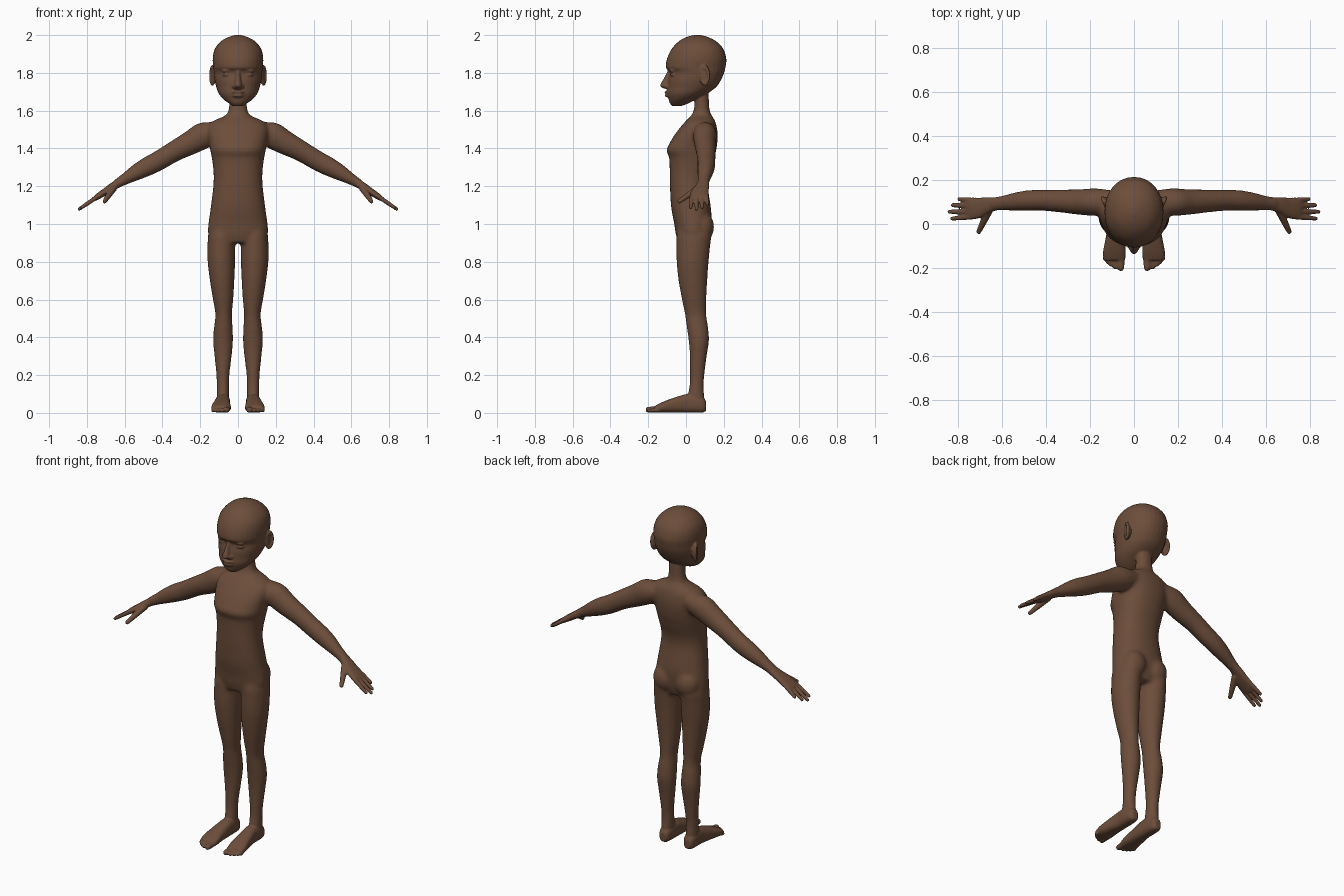
import bpy, bmesh, math
from mathutils import Vector, Matrix

X, Y, Z = Vector((1, 0, 0)), Vector((0, 1, 0)), Vector((0, 0, 1))
skin = bpy.data.materials.new("brown skin")
skin.diffuse_color = (0.15, 0.075, 0.043, 1)


def finish(name, bm):
    bmesh.ops.recalc_face_normals(bm, faces=bm.faces)
    me = bpy.data.meshes.new(name)
    bm.to_mesh(me)
    bm.free()
    ob = bpy.data.objects.new(name, me)
    bpy.context.collection.objects.link(ob)
    return ob


def loft(name, rows, u=X, v=Y, n=2.0, seg=32, steps=4):
    """Skin over (x, y, z, ru, rv) sections, smoothly interpolated along the path."""
    dense = []
    for i in range(len(rows) - 1):
        p = [rows[max(0, min(len(rows) - 1, i + k))] for k in (-1, 0, 1, 2)]
        for k in range(steps):
            t = k / steps
            dense.append([0.5 * (2 * b + (c - a) * t + (2 * a - 5 * b + 4 * c - d) * t * t
                                 + (3 * b - a - 3 * c + d) * t ** 3)
                          for a, b, c, d in zip(*p)])
    dense.append(rows[-1])
    bm = bmesh.new()
    rings = []
    for x, y, z, ru, rv in dense:
        ring = []
        for j in range(seg):
            a = 2 * math.pi * j / seg
            c, s = math.cos(a), math.sin(a)
            c = math.copysign(abs(c) ** (2 / n), c)
            s = math.copysign(abs(s) ** (2 / n), s)
            ring.append(bm.verts.new(Vector((x, y, z)) + u * (c * ru) + v * (s * rv)))
        rings.append(ring)
    for r, q in zip(rings, rings[1:]):
        for j in range(seg):
            bm.faces.new((r[j], r[(j + 1) % seg], q[(j + 1) % seg], q[j]))
    bm.faces.new(rings[0])
    bm.faces.new(rings[-1])
    return finish(name, bm)


def upright(rows):
    """(z, centre x, half width, front y, back y) -> loft sections."""
    return [(cx, (f + b) / 2, z, rx, (b - f) / 2) for z, cx, rx, f, b in rows]


def digit(name, a, b, ra, rb):
    a, b = Vector(a), Vector(b)
    d = (b - a).normalized()
    u = d.orthogonal().normalized()
    rows = [(*a, ra, ra), (*a.lerp(b, 0.5), (ra + rb) / 2, (ra + rb) / 2),
            (*(b - d * rb), rb, rb), (*(b - d * rb * 0.3), rb * 0.75, rb * 0.75), (*b, rb * 0.25, rb * 0.25)]
    return loft(name, rows, u, d.cross(u), seg=16)


def ball(name, loc, size):
    bm = bmesh.new()
    bmesh.ops.create_uvsphere(bm, u_segments=32, v_segments=20, radius=1,
                              matrix=Matrix.Translation(loc) @ Matrix.Diagonal((*size, 1)))
    return finish(name, bm)


def fuse(name, parts, voxel, smooth):
    """Join the parts into one continuous smooth skin."""
    bpy.ops.object.select_all(action='DESELECT')
    for p in parts:
        p.select_set(True)
    ob = parts[0]
    bpy.context.view_layer.objects.active = ob
    bpy.ops.object.join()
    ob.name = name
    m = ob.modifiers.new("skin", 'REMESH')
    m.mode, m.voxel_size, m.use_smooth_shade = 'VOXEL', voxel, True
    s = ob.modifiers.new("soften", 'SMOOTH')
    s.factor, s.iterations = 0.5, smooth
    for mod in ("skin", "soften"):
        bpy.ops.object.modifier_apply(modifier=mod)
    return ob


# torso and neck
trunk = [loft("torso", upright([
    (.90, 0, .125, -.042, .11), (.95, 0, .158, -.055, .125), (1.0, 0, .157, -.062, .132),
    (1.05, 0, .150, -.072, .135), (1.1, 0, .143, -.08, .13), (1.2, 0, .131, -.085, .116),
    (1.26, 0, .129, -.086, .122), (1.31, 0, .133, -.087, .138), (1.355, 0, .14, -.09, .151),
    (1.39, 0, .147, -.104, .16), (1.43, 0, .153, -.086, .166), (1.47, 0, .16, -.062, .168),
    (1.51, 0, .16, -.032, .164), (1.54, 0, .14, -.006, .156), (1.56, 0, .10, .014, .146),
    (1.575, 0, .066, .028, .136), (1.60, 0, .051, .04, .126), (1.64, 0, .047, .045, .122),
    (1.70, 0, .047, .045, .12)]), n=2.25)]
extras = []

for s in (1, -1):
    up = Vector((.52 * s, 0, .855))
    # leg, buttock
    trunk.append(loft("leg", upright([(z, s * c, r, f, b) for z, c, r, f, b in [
        (1.0, .085, .06, -.035, .125), (.94, .086, .072, -.05, .135), (.9, .088, .073, -.051, .13),
        (.8, .088, .073, -.05, .12), (.7, .084, .065, -.04, .113), (.6, .079, .054, -.022, .108),
        (.52, .076, .044, -.006, .108), (.45, .078, .05, .004, .118), (.38, .079, .053, .014, .122),
        (.3, .079, .046, .02, .11), (.2, .08, .035, .02, .098), (.14, .08, .033, .017, .094),
        (.06, .08, .034, 0, .1)]])))
    trunk.append(ball("buttock", (s * .072, .085, .985), (.072, .064, .08)))
    # arm
    trunk.append(loft("arm", [(s * x, y, z, a, b) for x, y, z, a, b in [
        (.08, .1, 1.5, .05, .045), (.17, .1, 1.475, .062, .07), (.25, .1, 1.43, .058, .064),
        (.34, .105, 1.383, .052, .055), (.42, .108, 1.335, .048, .053), (.48, .107, 1.304, .047, .051),
        (.54, .102, 1.272, .042, .043), (.6, .095, 1.237, .034, .031), (.65, .09, 1.208, .032, .024)]],
        Y, up))
    # palm, fingers, thumb
    extras.append(loft("palm", [(s * x, y, z, a, b) for x, y, z, a, b in [
        (.62, .093, 1.224, .029, .024), (.665, .085, 1.197, .037, .021), (.70, .074, 1.173, .046, .019),
        (.74, .07, 1.147, .05, .016), (.762, .07, 1.132, .045, .012)]], Y, up, 2.3))
    for y0, y1, x1, z1 in ((.108, .114, .803, 1.102), (.083, .086, .833, 1.083),
                           (.057, .055, .848, 1.074), (.032, .024, .835, 1.083)):
        extras.append(digit("finger", (s * .742, y0, 1.146), (s * x1, y1, z1), .0125, .0095))
    extras.append(digit("thumb", (s * .658, .068, 1.192), (s * .71, -.043, 1.114), .02, .0115))
    # foot and toes
    extras.append(loft("foot", [(s * x, y, z, a, b) for x, y, z, a, b in [
        (.08, .107, .036, .018, .025), (.08, .09, .042, .031, .04), (.08, .05, .05, .037, .049),
        (.08, 0, .05, .038, .049), (.082, -.03, .046, .041, .045), (.086, -.08, .038, .046, .037),
        (.089, -.13, .028, .052, .027), (.089, -.165, .02, .048, .018)]], X, Z, 2.6))
    for x0, x1, y1, r in ((.06, .06, -.214, .0175), (.084, .086, -.206, .012), (.1, .104, -.195, .0115),
                          (.115, .12, -.183, .011), (.127, .134, -.168, .0105)):
        extras.append(digit("toe", (s * x0, -.13, .02), (s * x1, y1, r * .9), r, r * .9))
    # closed eyelids, nostril wings
    extras.append(ball("upper_eyelid", (s * .055, -.066, 1.812), (.031, .021, .012)))
    extras.append(ball("lower_eyelid", (s * .055, -.064, 1.791), (.029, .02, .011)))
    extras.append(ball("nostril", (s * .019, -.1, 1.728), (.012, .015, .012)))
    # ear: thin shell with a raised rim
    rot = (0, math.pi / 2, -.4 * s)
    bpy.ops.mesh.primitive_torus_add(location=(s * .136, .1, 1.786), rotation=rot,
                                     major_radius=.026, minor_radius=.008)
    rim = bpy.context.object
    rim.name, rim.scale = "ear_rim", (1.65, .85, 1)
    extras.append(rim)
    extras.append(ball("ear_shell", (s * .128, .1, 1.786), (.012, .024, .045)))

# head
extras.append(loft("head", upright([
    (1.624, 0, .026, -.072, -.025), (1.64, 0, .05, -.086, .015), (1.66, 0, .077, -.092, .055),
    (1.69, 0, .102, -.1, .112), (1.725, 0, .115, -.098, .16), (1.76, 0, .124, -.096, .184),
    (1.795, 0, .128, -.088, .2), (1.812, 0, .13, -.093, .205), (1.83, 0, .132, -.107, .209),
    (1.87, 0, .134, -.102, .214), (1.91, 0, .129, -.086, .205), (1.94, 0, .115, -.066, .189),
    (1.97, 0, .087, -.034, .156), (1.99, 0, .05, .004, .115), (2.001, 0, .012, .045, .075)]), n=2.1))
# nose and lips
extras.append(loft("nose", upright([
    (1.81, 0, .011, -.098, -.07), (1.77, 0, .014, -.118, -.075), (1.74, 0, .02, -.136, -.075),
    (1.728, 0, .021, -.135, -.075), (1.716, 0, .016, -.115, -.08)])))
extras.append(ball("upper_lip", (0, -.096, 1.698), (.034, .019, .008)))
extras.append(ball("lower_lip", (0, -.095, 1.68), (.03, .018, .009)))

# blend the trunk first, then add the finer parts
body = fuse("trunk", trunk, .008, 14)
body = fuse("body", [body] + extras, .005, 4)
body.data.materials.clear()
body.data.materials.append(skin)
